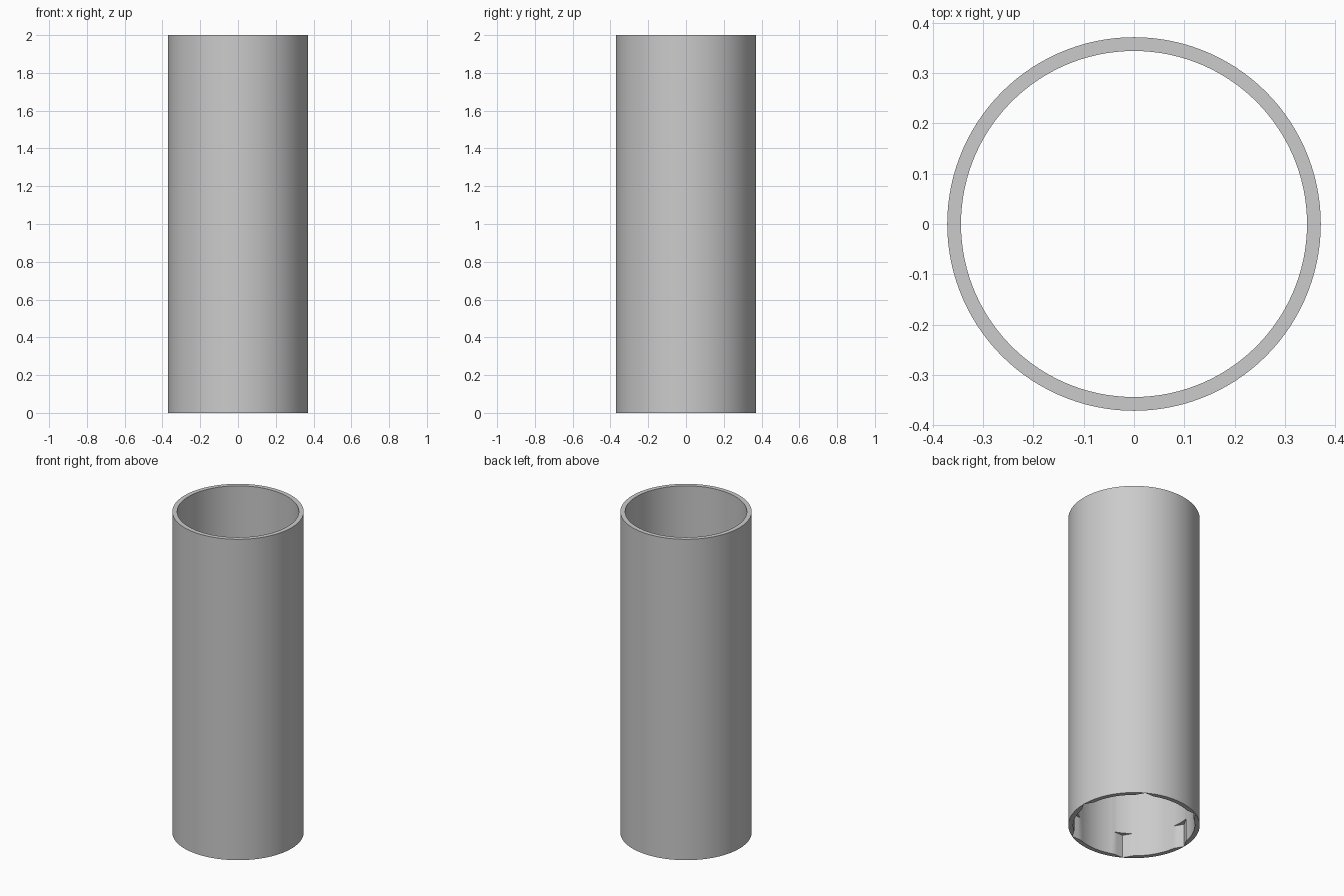
import bpy
import bmesh
from math import cos, sin, radians, pi

cube = bpy.data.objects.get("Cube")
if cube:
    bpy.data.objects.remove(cube, do_unlink=True)

SIDES = 120
OUTER = 0.371
CORNER = OUTER - 0.0005              # hexagon socket corner, just inside the wall
APOTHEM = CORNER * cos(radians(30))
BORE = APOTHEM / cos(radians(21))    # bore hides all of the hexagon but its corners
HEIGHT, SOCKET = 2.0, 0.145


def material(name, color):
    mat = bpy.data.materials.new(name)
    mat.use_nodes = True
    mat.diffuse_color = color
    mat.node_tree.nodes["Principled BSDF"].inputs["Base Color"].default_value = color
    return mat


def socket_radius(angle):
    """Bore radius widened by the corners of a hexagon."""
    from_flat = angle % (pi / 3) - pi / 6
    return max(BORE, APOTHEM / cos(from_flat))


def ring(bm, radius_at, z):
    angles = [2 * pi * i / SIDES for i in range(SIDES)]
    return [bm.verts.new((radius_at(a) * cos(a), radius_at(a) * sin(a), z)) for a in angles]


# Tube wall: closed profile turned around z, with the notched socket at the bottom
bm = bmesh.new()
profile = [
    (lambda a: OUTER, 0),
    (lambda a: OUTER, HEIGHT),
    (lambda a: BORE, HEIGHT),
    (lambda a: BORE, SOCKET),
    (socket_radius, SOCKET),
    (socket_radius, 0),
]
rings = [ring(bm, radius_at, z) for radius_at, z in profile]
for k, low in enumerate(rings):
    high = rings[(k + 1) % len(rings)]
    for i in range(SIDES):
        j = (i + 1) % SIDES
        bm.faces.new((low[i], low[j], high[j], high[i]))
bmesh.ops.remove_doubles(bm, verts=bm.verts, dist=0.0001)
bmesh.ops.recalc_face_normals(bm, faces=bm.faces)

mesh = bpy.data.meshes.new("tube")
bm.to_mesh(mesh)
bm.free()
tube = bpy.data.objects.new("tube", mesh)
bpy.context.collection.objects.link(tube)
mesh.materials.append(material("light grey", (0.6, 0.6, 0.6, 1)))

# Smooth walls with crisp rims and notch corners
bpy.ops.object.select_all(action="DESELECT")
tube.select_set(True)
bpy.context.view_layer.objects.active = tube
bpy.ops.object.shade_smooth_by_angle(angle=radians(30))
